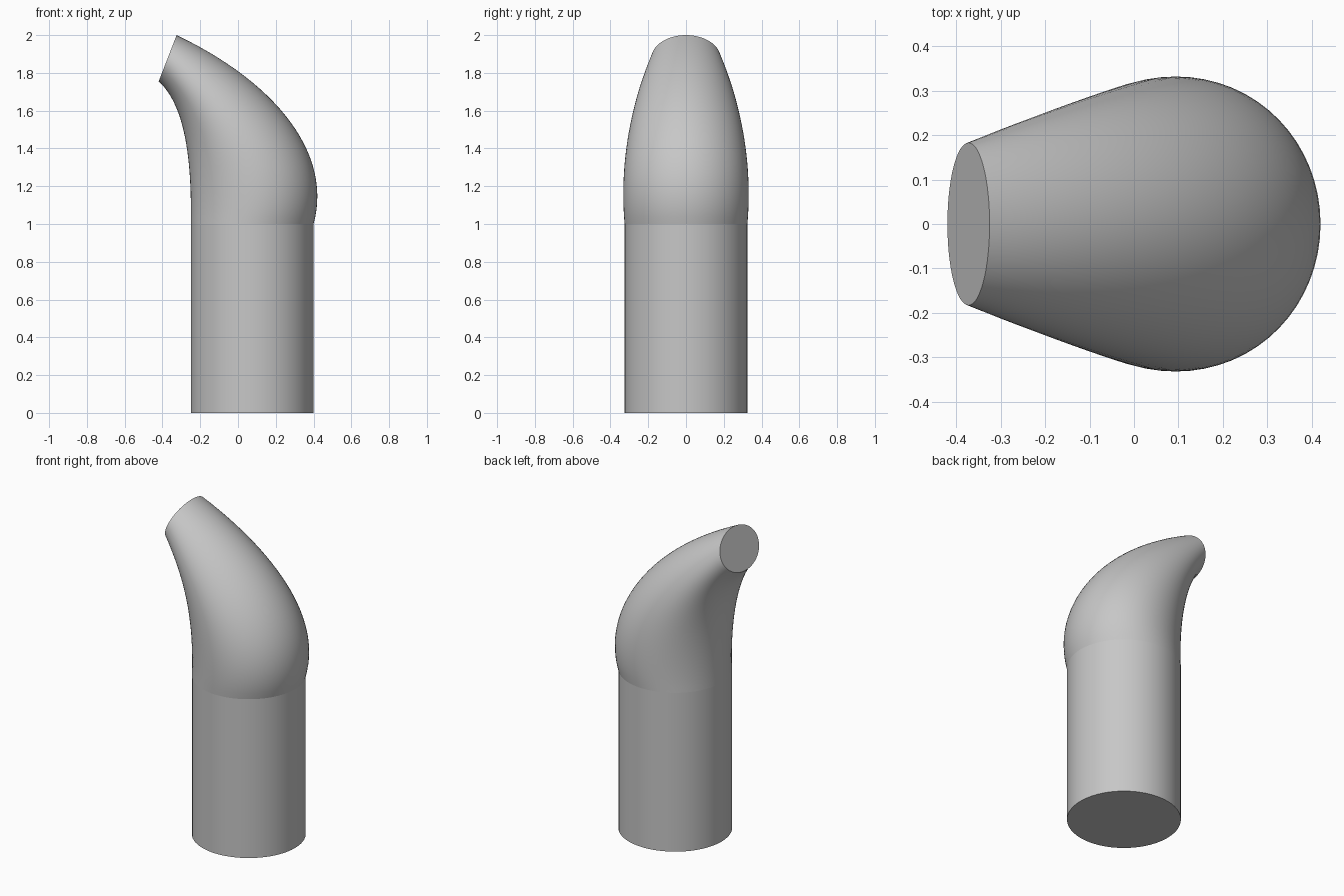
import bpy
import bmesh
import math
from mathutils import Vector

cube = bpy.data.objects.get("Cube")
if cube:
    bpy.data.objects.remove(cube)

SIDES = 64
STEPS = 28

grey = bpy.data.materials.new("plain_grey")
grey.use_nodes = True
GREY = (0.57, 0.57, 0.57, 1)
grey.diffuse_color = GREY
grey.node_tree.nodes["Principled BSDF"].inputs["Base Color"].default_value = GREY


def bezier(points, t):
    a, b, c, d = (Vector(p) for p in points)
    s = 1 - t
    return a * s**3 + b * 3 * s * s * t + c * 3 * s * t * t + d * t**3


def loft(name, rings, cap_first, cap_last):
    bm = bmesh.new()
    loops = [[bm.verts.new(p) for p in ring] for ring in rings]
    for low, high in zip(loops, loops[1:]):
        for i in range(SIDES):
            j = (i + 1) % SIDES
            bm.faces.new((low[i], low[j], high[j], high[i]))
    if cap_first:
        bm.faces.new(loops[0][::-1])
    if cap_last:
        bm.faces.new(loops[-1])
    mesh = bpy.data.meshes.new(name)
    bm.to_mesh(mesh)
    bm.free()
    mesh.materials.append(grey)
    obj = bpy.data.objects.new(name, mesh)
    bpy.context.collection.objects.link(obj)
    bpy.ops.object.select_all(action="DESELECT")
    obj.select_set(True)
    bpy.context.view_layer.objects.active = obj
    bpy.ops.object.shade_smooth_by_angle(angle=math.radians(35))


# Guide curves of the bend: outer edge, inner edge and widest side
OUTER = [(0.4, 0, 1), (0.5, 0, 1.36), (0.22, 0, 1.74), (-0.325, 0, 2)]
INNER = [(-0.25, 0, 1), (-0.245, 0, 1.3), (-0.27, 0, 1.62), (-0.42, 0, 1.755)]
SIDE = [(0.075, 0.325, 1), (0.173, 0.357, 1.354),
        (-0.127, 0.274, 1.687), (-0.3725, 0.183, 1.8775)]


def bend_ring(t):
    outer, inner, side = (bezier(g, t) for g in (OUTER, INNER, SIDE))
    middle, half = (outer + inner) / 2, (outer - inner) / 2
    shift = side - middle
    width, shift.y = side.y, 0
    ring = []
    for i in range(SIDES):
        a = math.tau * i / SIDES
        p = middle + half * math.cos(a) + shift * math.sin(a) ** 2
        p.y = width * math.sin(a)
        ring.append(p)
    return ring


# Straight round shaft
top = bend_ring(0)
bottom = [Vector((p.x, p.y, 0)) for p in top]
loft("straight_shaft", [bottom, top], True, False)

# Tapered bend ending in a flat oval tip
loft("tapered_bend", [bend_ring(k / STEPS) for k in range(STEPS + 1)], False, True)
